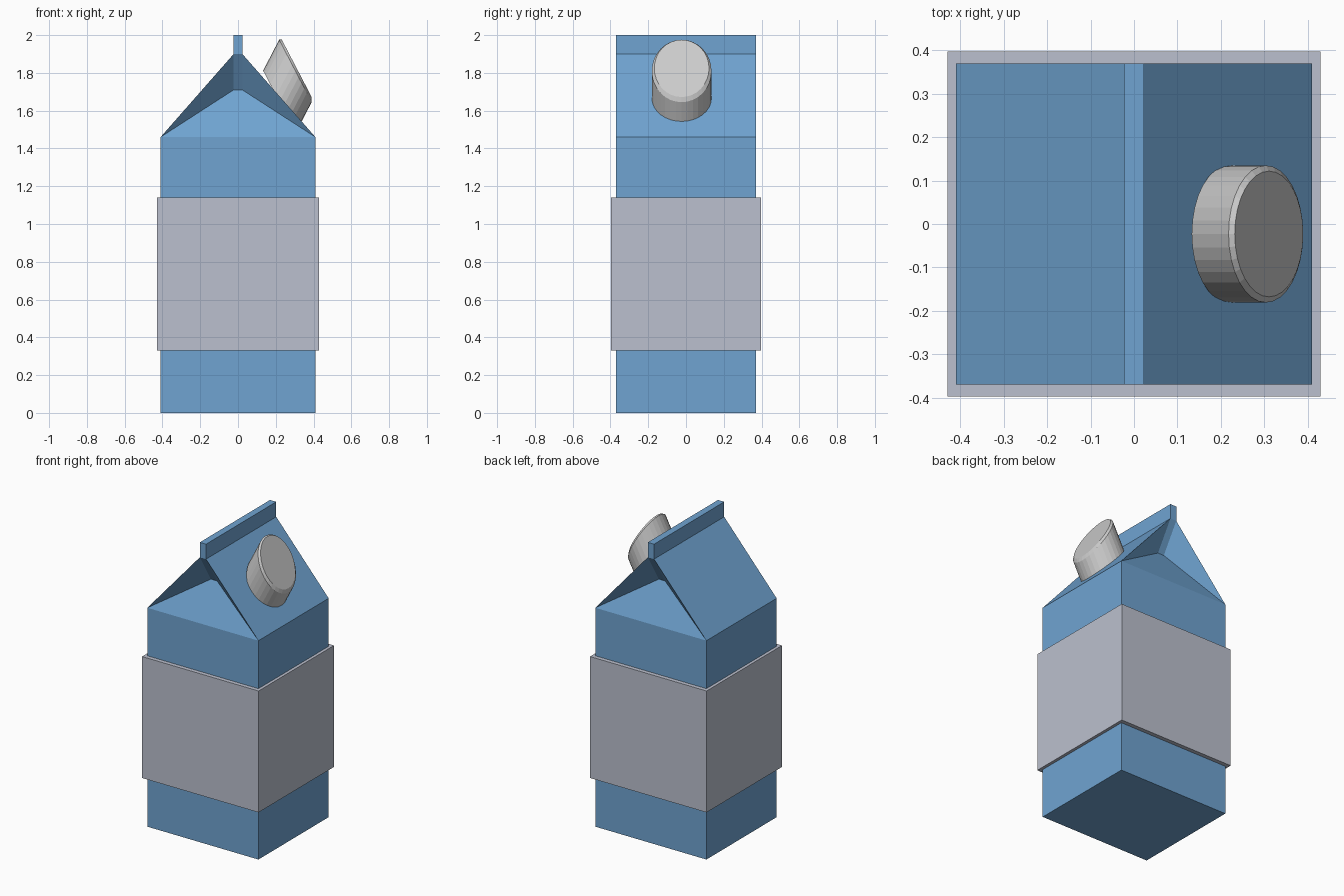
import bpy, bmesh
from math import radians
from mathutils import Matrix, Vector

if "Cube" in bpy.data.objects:
    bpy.data.objects.remove(bpy.data.objects["Cube"])

HX, HY = 0.41, 0.37            # body half width / half depth
SHOULDER, RIDGE, TOP = 1.46, 1.90, 2.0
FIN, TUCK_Y, TUCK_Z = 0.023, 0.253, 1.71


def material(name, rgb):
    mat = bpy.data.materials.new(name)
    mat.diffuse_color = (*rgb, 1)
    mat.use_nodes = True
    mat.node_tree.nodes["Principled BSDF"].inputs["Base Color"].default_value = mat.diffuse_color
    return mat


def finish(name, bm, mat=None):
    bmesh.ops.recalc_face_normals(bm, faces=bm.faces[:])
    mesh = bpy.data.meshes.new(name)
    bm.to_mesh(mesh)
    bm.free()
    if mat:
        mesh.materials.append(mat)
    obj = bpy.data.objects.new(name, mesh)
    bpy.context.collection.objects.link(obj)
    return obj


# Carton: box body, sloped roof, tucked-in gables and top fin
bm = bmesh.new()


def ring(x, y, z):
    """Four corners, keyed by the signs of x and y."""
    return {(sx, sy): bm.verts.new((sx * x, sy * y, z))
            for sx in (-1, 1) for sy in (-1, 1)}


base = ring(HX, HY, 0)
shoulder = ring(HX, HY, SHOULDER)
ridge = ring(FIN, HY, RIDGE)
top = ring(FIN, HY, TOP)
tuck = ring(FIN, TUCK_Y, TUCK_Z)
LOOP = [(-1, -1), (1, -1), (1, 1), (-1, 1)]

for cap in (base, top):
    bm.faces.new([cap[c] for c in LOOP])
for lo, hi in ((base, shoulder), (ridge, top)):
    for a, b in zip(LOOP, LOOP[1:] + LOOP[:1]):
        bm.faces.new((lo[a], lo[b], hi[b], hi[a]))
for s in (-1, 1):
    # roof panel
    a, b = (s, -1), (s, 1)
    bm.faces.new((shoulder[a], shoulder[b], ridge[b], ridge[a]))
    # gable front and the strip under the fin
    a, b = (-1, s), (1, s)
    bm.faces.new((shoulder[a], shoulder[b], tuck[b], tuck[a]))
    bm.faces.new((tuck[a], tuck[b], ridge[b], ridge[a]))
    # folded side triangles
    for c in (a, b):
        bm.faces.new((shoulder[c], tuck[c], ridge[c]))
finish("carton", bm, material("carton_blue", (0.16, 0.37, 0.64)))

# Label sleeve around the body
bm = bmesh.new()
bmesh.ops.create_cube(bm, size=1, matrix=Matrix.Translation((0, 0, 0.735))
                      @ Matrix.Diagonal((0.86, 0.795, 0.81, 1)))
finish("label_sleeve", bm, material("label_grey", (0.50, 0.53, 0.62)))

# Screw cap: bevelled cylinder tilted onto the roof and stretched upward
bm = bmesh.new()
depth = 0.169
bmesh.ops.create_cone(bm, cap_ends=True, segments=32, radius1=0.158,
                      radius2=0.158, depth=depth,
                      matrix=Matrix.Translation((0, 0, depth / 2)))
rim = [e for e in bm.edges if all(v.co.z > depth * 0.9 for v in e.verts)]
bmesh.ops.bevel(bm, geom=rim, offset=0.013, segments=1, affect='EDGES')
bm.transform(Matrix.Translation((0.219, -0.023, 1.647))
             @ Matrix.Diagonal((0.77, 1, 1.48, 1))
             @ Matrix.Rotation(radians(45), 4, 'Y'))
finish("screw_cap", bm)
